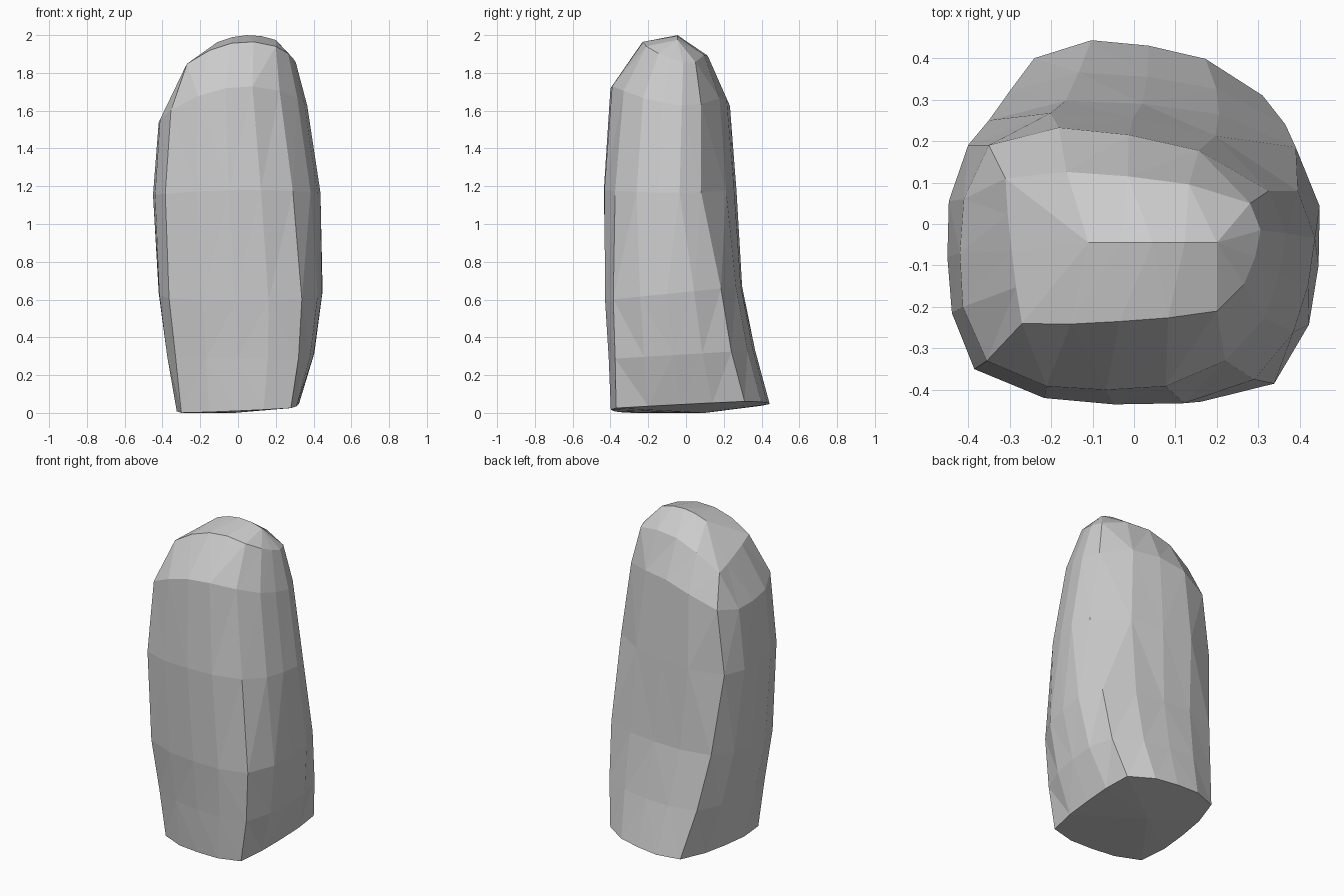
import bpy, bmesh

if "Cube" in bpy.data.objects:
    bpy.data.objects.remove(bpy.data.objects["Cube"])

SEG = 4          # facets per side of the stone
CROWN_X = 0.06   # x where each ring arches highest

# Rings from base to crest: height, slope in x, slope in y, arch,
# corners (front-left, front-right, back-right, back-left),
# bulge limits (front y, right x, back y, left x)
RINGS = [
    (0.03, 0.05, 0.05, 0.0, ((-.30, -.29), (.28, -.37), (.31, .31), (-.24, .40)), (-.385, .32, .43, -.315)),
    (0.31, 0.00, 0.06, 0.0, ((-.33, -.31), (.32, -.375), (.365, .24), (-.30, .32)), (-.40, .40, .355, -.375)),
    (0.64, 0.00, 0.10, 0.0, ((-.365, -.34), (.338, -.385), (.39, .185), (-.35, .25)), (-.425, .445, .29, -.42)),
    (1.18, 0.00, 0.00, 0.1, ((-.385, -.35), (.29, -.375), (.395, .08), (-.40, .19)), (-.435, .42, .255, -.45)),
    (1.69, 0.00, -.10, 0.7, ((-.355, -.33), (.22, -.33), (.325, .08), (-.35, .19)), (-.40, .35, .215, -.42)),
    (1.92, 0.00, -.20, 1.1, ((-.27, -.24), (.20, -.21), (.28, .05), (-.31, .11)), (-.235, .292, .115, -.295)),
    (2.00, 0.00, 0.00, 1.3, ((-.11, -.045), (.20, -.045), (.20, -.045), (-.11, -.045)), (-.045, .20, -.045, -.11)),
]


def ring_points(z, sx, sy, arch, corners, limits):
    """Four bowed sides between the corners, lifted by slope and arch."""
    pts = []
    for side in range(4):
        a, b = corners[side], corners[(side + 1) % 4]
        axis = 1 - side % 2
        bulge = limits[side] - (a[axis] + b[axis]) / 2
        for i in range(SEG):
            t = i / SEG
            p = [a[k] + (b[k] - a[k]) * t for k in (0, 1)]
            p[axis] += bulge * (1 - abs(2 * t - 1) ** 3)
            height = z + sx * p[0] + sy * p[1] - arch * (p[0] - CROWN_X) ** 2
            pts.append((p[0], p[1], height))
    return pts


bm = bmesh.new()
loops = [[bm.verts.new(p) for p in ring_points(*r)] for r in RINGS]
n = 4 * SEG

# Sides and crown (the last ring collapses into the crest line)
for low, high in zip(loops, loops[1:]):
    for i in range(n):
        j = (i + 1) % n
        bm.faces.new((low[i], low[j], high[j], high[i]))

# Slightly hollowed-out underside resting on the ground
foot = bm.verts.new((-0.02, 0.1, 0.0))
for i in range(n):
    bm.faces.new((loops[0][(i + 1) % n], loops[0][i], foot))

bmesh.ops.remove_doubles(bm, verts=bm.verts, dist=0.002)
bmesh.ops.triangulate(bm, faces=bm.faces[:])
bmesh.ops.recalc_face_normals(bm, faces=bm.faces[:])

mesh = bpy.data.meshes.new("standing_stone")
bm.to_mesh(mesh)
bm.free()
stone = bpy.data.objects.new("standing_stone", mesh)
bpy.context.collection.objects.link(stone)
